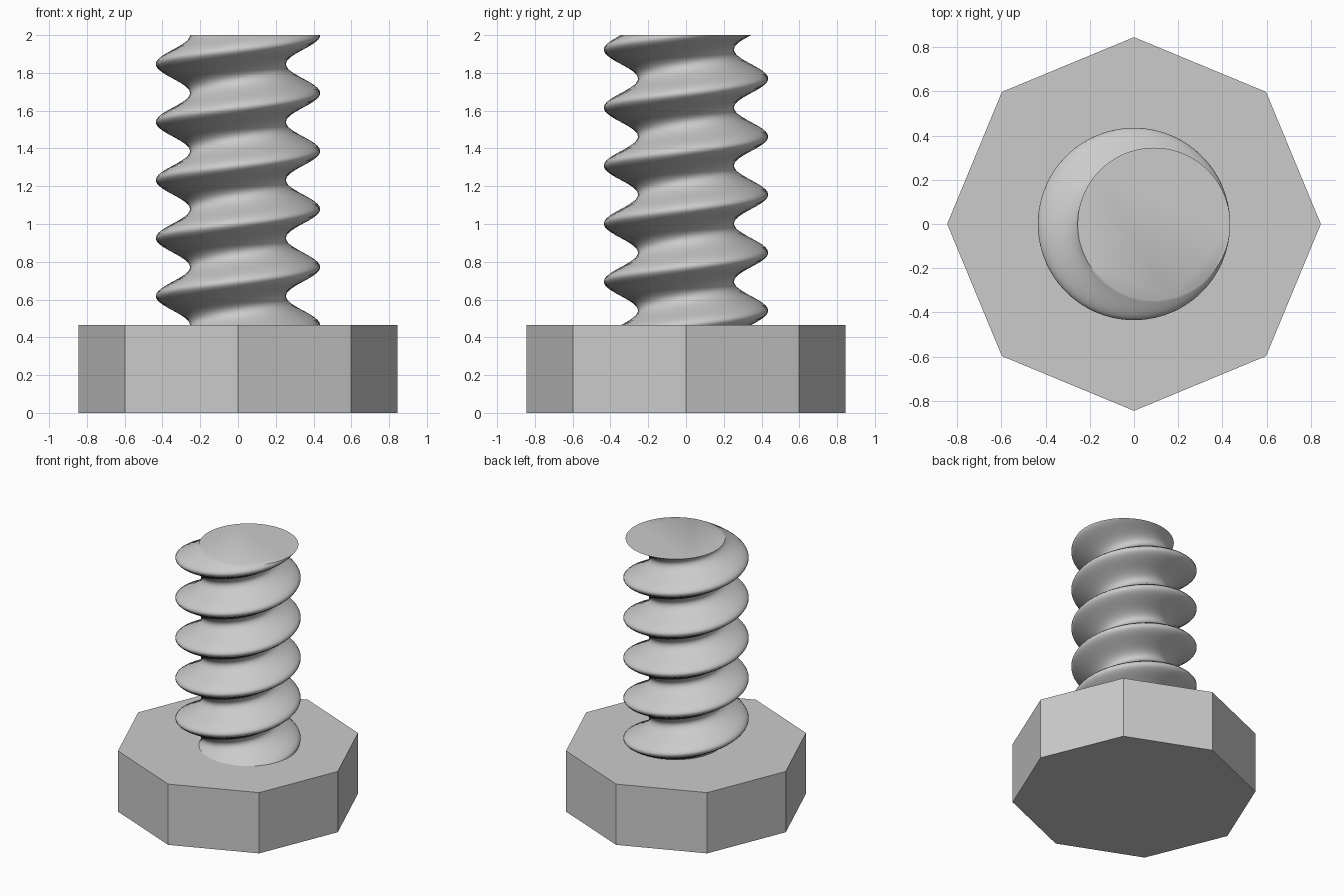
import bpy, bmesh, math

cube = bpy.data.objects.get("Cube")
if cube:
    bpy.data.objects.remove(cube, do_unlink=True)

HEAD_RADIUS, HEAD_HEIGHT, TOP = 0.845, 0.465, 2.0
CORE_RADIUS, OFFSET = 0.345, 0.09
TURNS, STEPS_PER_TURN, SIDES = 5, 60, 80

# Plain grey metal
grey = bpy.data.materials.new("grey_metal")
grey.use_nodes = True
color = (0.6, 0.6, 0.6, 1)
grey.diffuse_color = color
grey.node_tree.nodes["Principled BSDF"].inputs["Base Color"].default_value = color

# Eight-sided head, a corner on each axis
bpy.ops.mesh.primitive_cylinder_add(vertices=8, radius=HEAD_RADIUS, depth=HEAD_HEIGHT,
                                    location=(0, 0, HEAD_HEIGHT / 2))
head = bpy.context.object
head.name = "bolt_head"
head.data.materials.append(grey)

# Threaded shaft: an off-centre circle swept upward while it orbits the axis
bm = bmesh.new()
steps = TURNS * STEPS_PER_TURN
rings = []
for i in range(steps + 1):
    turn = math.tau * i / STEPS_PER_TURN
    z = HEAD_HEIGHT + (TOP - HEAD_HEIGHT) * i / steps
    ring = []
    for j in range(SIDES):
        a = turn + math.tau * j / SIDES
        ring.append(bm.verts.new((OFFSET * math.cos(turn) + CORE_RADIUS * math.cos(a),
                                  OFFSET * math.sin(turn) + CORE_RADIUS * math.sin(a), z)))
    rings.append(ring)
for low, high in zip(rings, rings[1:]):
    for j in range(SIDES):
        k = (j + 1) % SIDES
        bm.faces.new((low[j], low[k], high[k], high[j]))
bm.faces.new(rings[-1])
bm.faces.new(rings[0][::-1])
mesh = bpy.data.meshes.new("threaded_shaft")
bm.to_mesh(mesh)
bm.free()
mesh.materials.append(grey)
shaft = bpy.data.objects.new("threaded_shaft", mesh)
bpy.context.collection.objects.link(shaft)

# Smooth thread with a crisp end rim
bpy.ops.object.select_all(action='DESELECT')
shaft.select_set(True)
bpy.context.view_layer.objects.active = shaft
bpy.ops.object.shade_smooth_by_angle(angle=math.radians(40))
